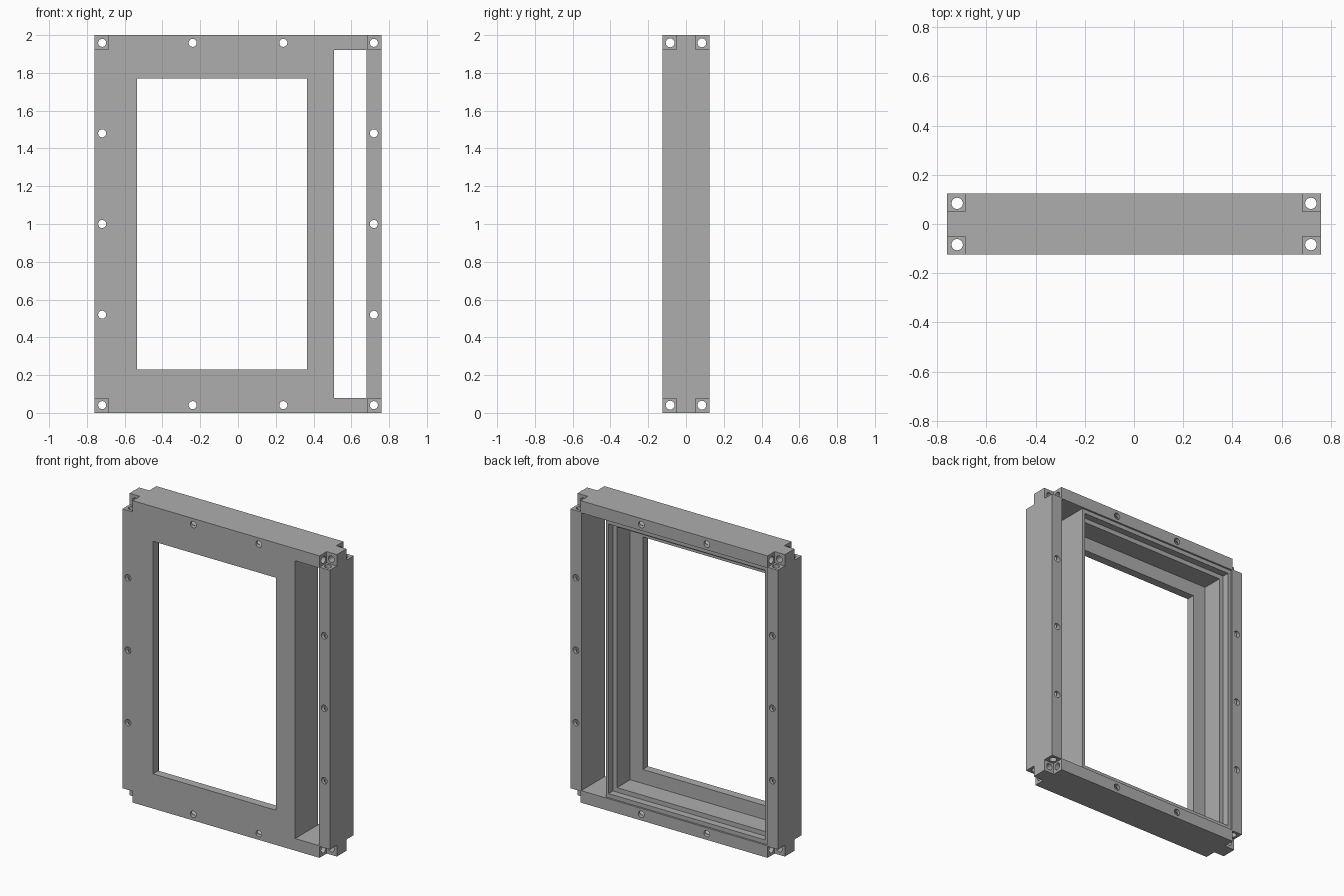
import bpy, bmesh
from mathutils import Matrix, Vector
from math import pi

cube = bpy.data.objects.get("Cube")
if cube:
    bpy.data.objects.remove(cube, do_unlink=True)

W, D, H = 0.76, 0.125, 2.0      # half width, half depth, height
OFF, NOTCH, OUT = 0.041, 0.075, 0.1

grey = bpy.data.materials.new("plain grey")
grey.use_nodes = True
colour = (0.42, 0.42, 0.42, 1)
grey.diffuse_color = colour
grey.node_tree.nodes["Principled BSDF"].inputs["Base Color"].default_value = colour


def box(bm, x, y, z):
    size = Vector((x[1] - x[0], y[1] - y[0], z[1] - z[0]))
    mid = Vector((sum(x), sum(y), sum(z))) / 2
    bmesh.ops.create_cube(bm, size=1, matrix=Matrix.Translation(mid) @ Matrix.Diagonal(size).to_4x4())


def rod(bm, centre, axis, length, radius):
    turn = {"x": Matrix.Rotation(pi / 2, 4, "Y"), "y": Matrix.Rotation(pi / 2, 4, "X"), "z": Matrix.Identity(4)}[axis]
    bmesh.ops.create_cone(bm, cap_ends=True, segments=16, radius1=radius, radius2=radius,
                          depth=length, matrix=Matrix.Translation(centre) @ turn)


def finish(bm, name):
    mesh = bpy.data.meshes.new(name)
    bm.to_mesh(mesh)
    bm.free()
    mesh.materials.append(grey)
    ob = bpy.data.objects.new(name, mesh)
    bpy.context.scene.collection.objects.link(ob)
    return ob


# Solid frame block
bm = bmesh.new()
box(bm, (-W, W), (-D, D), (0, H))
frame = finish(bm, "panel_frame")


def cut(name, bm):
    cutter = finish(bm, name)
    cutter.hide_render = True
    mod = frame.modifiers.new(name, "BOOLEAN")
    mod.operation, mod.solver, mod.object = "DIFFERENCE", "EXACT", cutter
    bpy.context.view_layer.objects.active = frame
    bpy.ops.object.modifier_apply(modifier=name)
    bpy.data.objects.remove(cutter, do_unlink=True)


# Shallow seat across the back
bm = bmesh.new()
box(bm, (-0.68, 0.68), (0.113, D + OUT), (0.08, 1.92))
cut("back_seat", bm)

# Tall side slot, and stepped recess growing out of the window
window_x, window_z = (-0.535, 0.365), (0.23, 1.77)
bm = bmesh.new()
box(bm, (0.507, 0.68), (-D - OUT, D + OUT), (0.08, 1.92))
cut("side_slot", bm)
for name, margin, y in (("outer_step", 0.123, 0.067), ("inner_step", 0.093, -0.07), ("window", 0, -D - OUT)):
    bm = bmesh.new()
    box(bm, (window_x[0] - margin, window_x[1] + margin), (y, D + OUT),
        (window_z[0] - margin, window_z[1] + margin))
    cut(name, bm)

# Square notches at the eight corners
bm = bmesh.new()
for sx in (-1, 1):
    for sy in (-1, 1):
        for sz in (-1, 1):
            spans = [sorted((s * (half - NOTCH), s * (half + OUT)))
                     for s, half in ((sx, W), (sy, D), (sz, H / 2))]
            spans[2] = [v + H / 2 for v in spans[2]]
            box(bm, *spans)
cut("corner_notches", bm)

# Bolt holes from front to back around the border
bm = bmesh.new()
hx = W - OFF
for z in (OFF, H - OFF):
    for x in (-0.24, 0.24):
        rod(bm, (x, 0, z), "y", 1, 0.0215)
for x in (-hx, hx):
    for z in (OFF, 0.52, 1.0, 1.48, H - OFF):
        rod(bm, (x, 0, z), "y", 1, 0.0215)
cut("cross_holes", bm)

# Long holes running through the rails and the posts
bm = bmesh.new()
for y in (-D + OFF, D - OFF):
    for z in (OFF, H - OFF):
        rod(bm, (0, y, z), "x", 3, 0.0235)
cut("rail_holes", bm)
bm = bmesh.new()
for y in (-D + OFF, D - OFF):
    for x in (-hx, hx):
        rod(bm, (x, y, 1), "z", 3, 0.0232)
cut("post_holes", bm)

# One flat grey over the whole frame
frame.data.materials.clear()
frame.data.materials.append(grey)
for face in frame.data.polygons:
    face.material_index = 0
    face.use_smooth = False
